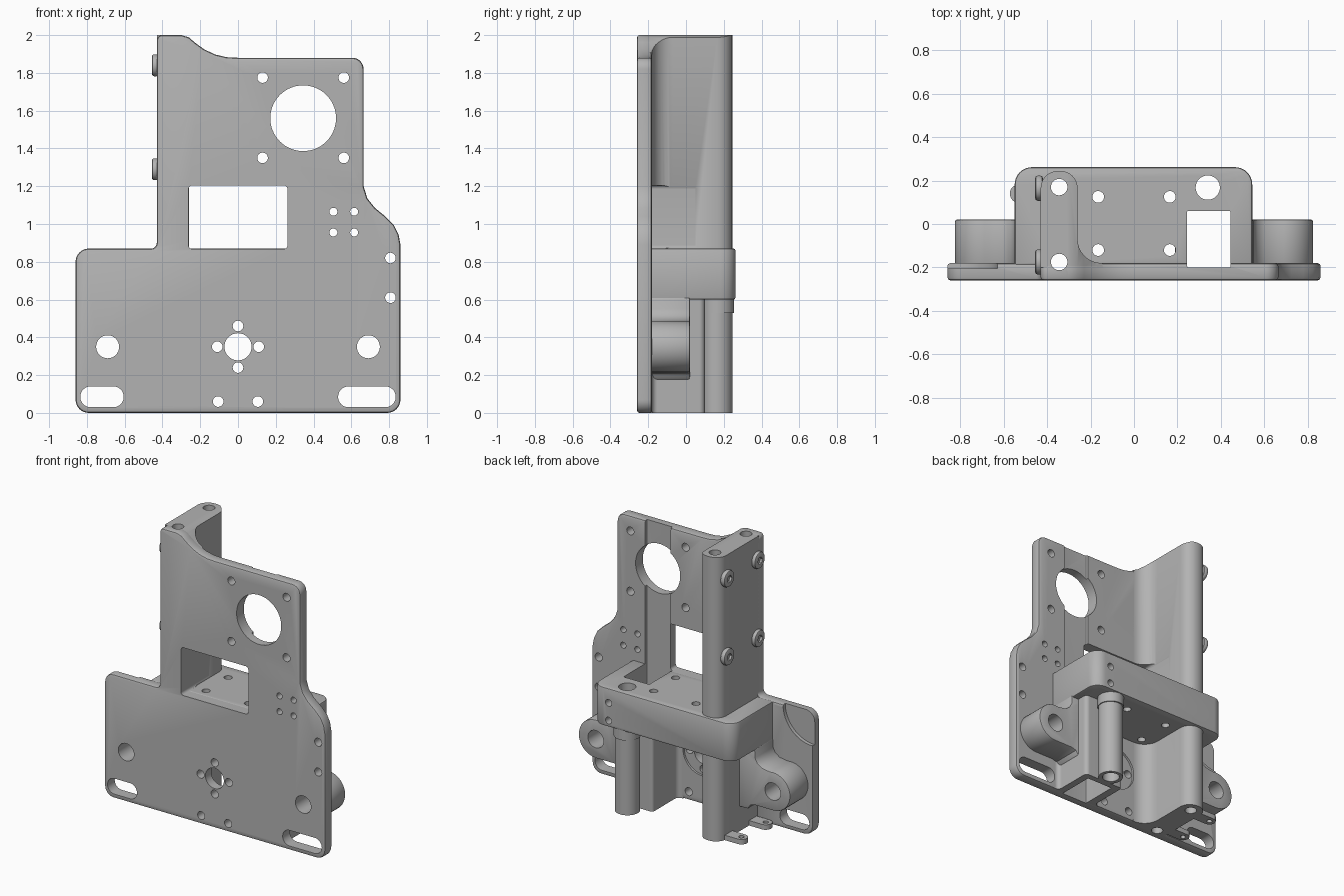
import bpy, bmesh, math
from mathutils import Vector

cube = bpy.data.objects.get("Cube")
if cube:
    bpy.data.objects.remove(cube, do_unlink=True)

metal = bpy.data.materials.new("grey metal")
metal.use_nodes = True
grey = (0.45, 0.45, 0.45, 1)
metal.diffuse_color = grey
metal.node_tree.nodes["Principled BSDF"].inputs["Base Color"].default_value = grey

parts = []


def rounded(corners, steps=8):
    """Polygon from (u, v, radius) corners, with arcs at the corners."""
    out = []
    for i, (u, v, r) in enumerate(corners):
        p = Vector((u, v))
        if r == 0:
            out.append(p)
            continue
        a = (Vector(corners[i - 1][:2]) - p).normalized()
        b = (Vector(corners[(i + 1) % len(corners)][:2]) - p).normalized()
        half = a.angle(b) / 2
        centre = p + (a + b).normalized() * r / math.sin(half)
        start = p + a * r / math.tan(half) - centre
        end = p + b * r / math.tan(half) - centre
        sweep = start.angle_signed(end)
        for k in range(steps + 1):
            t = -sweep * k / steps
            c, s = math.cos(t), math.sin(t)
            out.append(centre + Vector((start.x * c - start.y * s,
                                        start.x * s + start.y * c)))
    return out


def circle(u, v, r, n=32):
    return [(u + r * math.cos(math.tau * k / n), v + r * math.sin(math.tau * k / n))
            for k in range(n)]


def rect(u0, u1, v0, v1, r=0):
    return rounded([(u0, v0, r), (u1, v0, r), (u1, v1, r), (u0, v1, r)])


def prism(name, outlines, axis, a, b):
    """Extrude one or more separate outlines along an axis from a to b."""
    place = {"x": lambda u, v, w: (w, u, v), "y": lambda u, v, w: (u, w, v),
             "z": lambda u, v, w: (u, v, w)}[axis]
    bm = bmesh.new()
    for pts in outlines:
        low = [bm.verts.new(place(p[0], p[1], a)) for p in pts]
        high = [bm.verts.new(place(p[0], p[1], b)) for p in pts]
        bm.faces.new(low)
        bm.faces.new(high[::-1])
        for i in range(len(pts)):
            bm.faces.new((low[i - 1], high[i - 1], high[i], low[i]))
    bmesh.ops.recalc_face_normals(bm, faces=bm.faces)
    mesh = bpy.data.meshes.new(name)
    bm.to_mesh(mesh)
    bm.free()
    ob = bpy.data.objects.new(name, mesh)
    bpy.context.collection.objects.link(ob)
    return ob


def cutter(name, outlines, axis, a, b):
    ob = prism(name, outlines, axis, a, b)
    ob.hide_render = True
    return ob


def part(ob, cutters=(), bevel=0):
    """Bevel, cut, bake and colour a part."""
    if bevel:
        m = ob.modifiers.new("edge", "BEVEL")
        m.width, m.segments, m.limit_method = bevel, 2, "ANGLE"
        m.angle_limit = math.radians(50)
    for c in cutters:
        m = ob.modifiers.new("cut", "BOOLEAN")
        m.operation, m.solver, m.object = "DIFFERENCE", "EXACT", c
    graph = bpy.context.evaluated_depsgraph_get()
    mesh = bpy.data.meshes.new_from_object(ob.evaluated_get(graph))
    ob.modifiers.clear()
    ob.data = mesh
    mesh.materials.clear()
    mesh.materials.append(metal)
    parts.append(ob)


# Cutters shared between parts
front_holes = [circle(x, z, 0.028) for x in (0.13, 0.56) for z in (1.35, 1.775)]
front_holes += [circle(x, z, 0.021) for x in (0.505, 0.615) for z in (0.955, 1.065)]
front_holes += [circle(0.807, z, 0.028) for z in (0.61, 0.82)]
front_holes += [circle(x, 0.06, 0.028) for x in (-0.105, 0.105)]
front_holes += [circle(x, z, 0.028) for x, z in
                ((0.11, 0.35), (-0.11, 0.35), (0, 0.46), (0, 0.24))]
front_holes += [circle(0, 0.35, 0.072), circle(0.345, 1.56, 0.174, 64)]
front_holes += [rect(-0.835, -0.605, 0.03, 0.14, 0.0545), rect(0.53, 0.835, 0.03, 0.14, 0.0545)]
front_cut = cutter("front_hole_cutter", front_holes, "y", -0.4, 0.1)
lug_cut = cutter("lug_hole_cutter", [circle(s * 0.69, 0.35, 0.061) for s in (-1, 1)], "y", -0.4, 0.1)
window_cut = cutter("window_cutter", [rect(-0.262, 0.262, 0.868, 1.205, 0.02)], "y", -0.4, 0.05)
channel_cut = cutter("channel_cutter", [rect(0.245, 0.445, -0.2, 0.06, 0.005)], "z", -0.1, 2.1)
column_cut = cutter("column_bore_cutter", [circle(0.34, 0.168, 0.056)], "z", -0.1, 1)
wall_cut = cutter("wall_bore_cutter", [circle(-0.345, y, 0.038) for y in (0.17, -0.175)], "z", -0.1, 2.1)
shelf_cut = cutter("shelf_hole_cutter", [circle(x, y, 0.027) for x in (-0.165, 0.165)
                                         for y in (-0.12, 0.125)], "z", 0.3, 1)
back_cut = cutter("back_hole_cutter", [circle(0.42, z, 0.024) for z in (0.645, 0.77)], "y", 0.15, 0.4)
pocket_cut = cutter("pocket_cutter", [circle(-0.86, 0.87, 0.23, 64)], "y", -0.205, 0)
bore_cut = cutter("counterbore_cutter", [circle(0, 0.35, 0.15, 48)], "y", -0.195, 0)

# Front plate with its swept outline
dip = [(0, 1.88), (-0.06, 1.883), (-0.12, 1.897), (-0.18, 1.925),
       (-0.23, 1.962), (-0.26, 1.988), (-0.3, 2.0)]
shoulder = [(0.86, 0.89), (0.85, 0.945), (0.825, 0.995), (0.78, 1.04),
            (0.725, 1.085), (0.685, 1.135), (0.665, 1.2)]
plain = lambda pts: [(u, v, 0) for u, v in pts]
outline = rounded([(-0.86, 0, 0.07), (0.86, 0, 0.07)] + plain(shoulder)
                  + [(0.665, 1.88, 0.06)] + plain(dip)
                  + [(-0.43, 2.0, 0.03), (-0.43, 0.87, 0.03), (-0.86, 0.87, 0.07)])
part(prism("front_plate", [outline], "y", -0.26, -0.18),
     [front_cut, lug_cut, window_cut, channel_cut, wall_cut, pocket_cut, bore_cut], 0.014)

# Tall side wall, filleted into the plate, trimmed by the dip in the top edge
dip_cut = cutter("dip_cutter", [dip + [(-0.3, 2.2), (0, 2.2)]], "y", -0.4, 0.4)
wall = rounded([(-0.43, -0.2, 0), (-0.145, -0.2, 0), (-0.145, -0.18, 0), (-0.26, -0.18, 0.11),
                (-0.26, 0.245, 0.08), (-0.43, 0.245, 0.08)])
part(prism("side_wall", [wall], "z", 0, 2), [window_cut, dip_cut, wall_cut])

# Horizontal shelf block
shelf = rounded([(-0.55, -0.19, 0), (0.545, -0.19, 0), (0.545, 0.262, 0.08), (-0.55, 0.262, 0.08)])
part(prism("shelf_block", [shelf], "z", 0.6, 0.87),
     [channel_cut, column_cut, wall_cut, shelf_cut, back_cut], 0.01)

# Channel box and round column below the shelf
box = rounded([(0.15, -0.19, 0), (0.53, -0.19, 0), (0.53, -0.18, 0), (0.495, -0.18, 0.03),
               (0.495, 0.1, 0.03), (0.19, 0.1, 0.02), (0.19, -0.18, 0.035), (0.15, -0.18, 0)])
part(prism("channel_box", [box], "z", 0, 0.61), [channel_cut, column_cut])
part(prism("round_column", [circle(0.34, 0.165, 0.081, 48)], "z", 0, 0.61), [channel_cut, column_cut])
part(prism("column_collar", [circle(0.34, 0.168, 0.087, 48)], "z", 0.53, 0.61), [channel_cut, column_cut])

# Mounting lugs on both sides
boss = [(0.69 + 0.135 * math.cos(t), 0.35 + 0.135 * math.sin(t))
        for t in (math.radians(100 - 10 * k) for k in range(20))]
lug = [(0.42, 0.61), (0.55, 0.61), (0.552, 0.55), (0.57, 0.515), (0.605, 0.492)] + boss
lug += [(0.55, 0.215), (0.515, 0.205), (0.495, 0.175), (0.42, 0.175)]
for side, name in ((1, "left_lug"), (-1, "right_lug")):
    body = prism(name, [[(side * u, v) for u, v in lug]], "y", -0.19, 0.02)
    part(body, [lug_cut, channel_cut, wall_cut], 0.008)

# Small screw tabs at the foot of the wall
for y in (0.14, -0.13):
    hole = cutter("tab_hole_cutter", [circle(-0.53, y, 0.018)], "z", -0.1, 0.1)
    tab = rounded([(-0.572, y - 0.042, 0.041), (-0.42, y - 0.042, 0),
                   (-0.42, y + 0.042, 0), (-0.572, y + 0.042, 0.041)])
    part(prism("screw_tab", [tab], "z", 0, 0.035), [hole])

# Bolt heads with hexagonal sockets on the outside of the wall
for y in (0.165, -0.175):
    for z in (1.29, 1.84):
        socket = cutter("socket_cutter", [circle(y, z, 0.026, 6)], "x", -0.6, -0.44)
        part(prism("bolt_head", [circle(y, z, 0.058)], "x", -0.456, -0.42), [socket], 0.012)

# Remove cutters and smooth the curved faces
for ob in [o for o in bpy.data.objects if "cutter" in o.name]:
    bpy.data.objects.remove(ob, do_unlink=True)
bpy.ops.object.select_all(action="DESELECT")
for ob in parts:
    ob.select_set(True)
bpy.context.view_layer.objects.active = parts[0]
bpy.ops.object.shade_smooth_by_angle(angle=math.radians(30))
